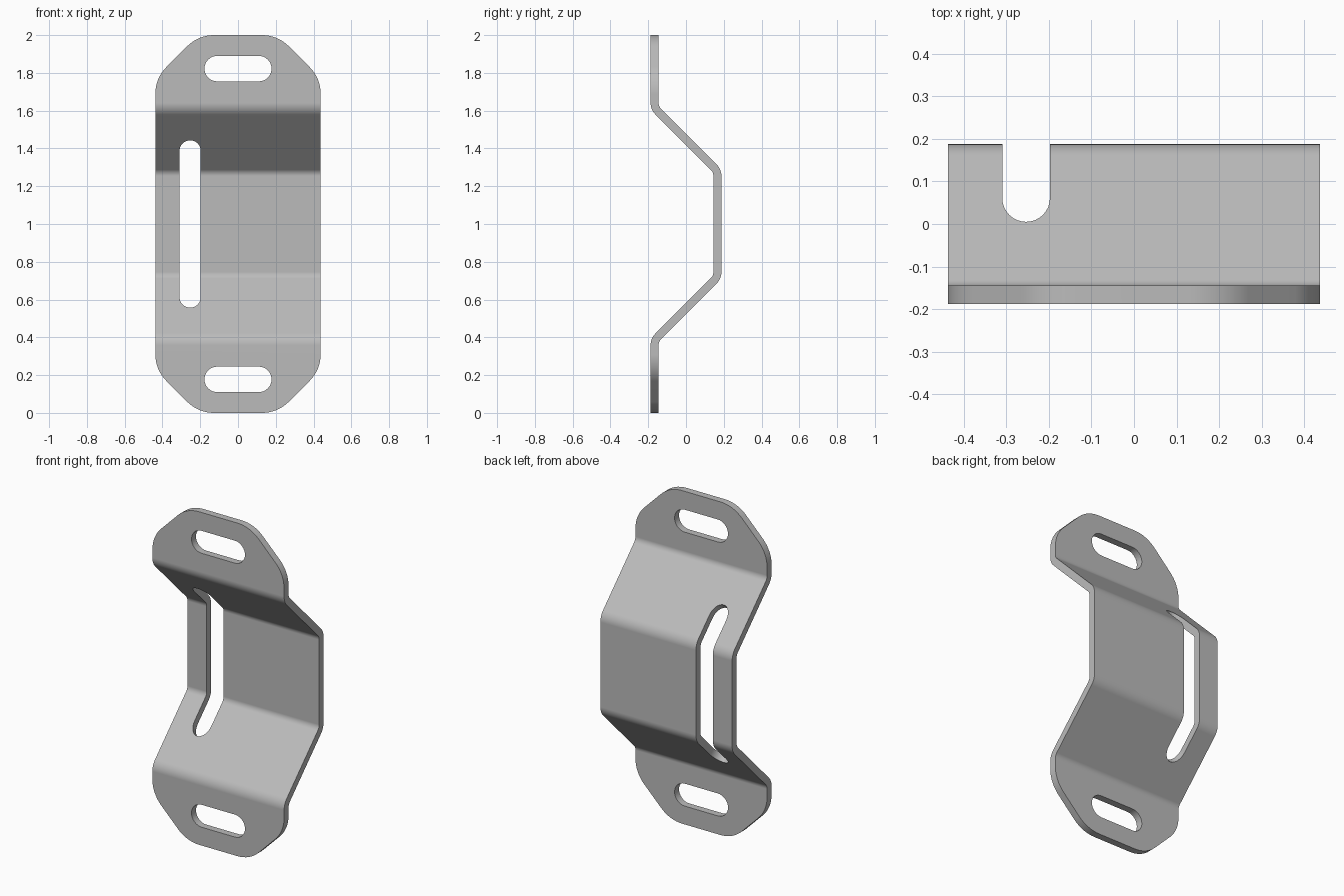
import bpy, bmesh, math
from mathutils import Vector

if "Cube" in bpy.data.objects:
    bpy.data.objects.remove(bpy.data.objects["Cube"], do_unlink=True)

HALF_W, HEIGHT = 0.4375, 2.0
FRONT, BACK, T = -0.1875, 0.1875, 0.0425
R_IN, R_OUT = 0.045, 0.0875
SLOPE = 1.418          # y + z on the front surface of the upper slope
MID = HEIGHT / 2


def fillet(points, steps=8):
    """Round the corners of a polygon given as (u, v, radius)."""
    out = []
    for i, (u, v, r) in enumerate(points):
        p = Vector((u, v))
        if r == 0:
            out.append(p)
            continue
        a = (Vector(points[i - 1][:2]) - p).normalized()
        b = (Vector(points[(i + 1) % len(points)][:2]) - p).normalized()
        half = a.angle(b) / 2
        start, end = p + a * r / math.tan(half), p + b * r / math.tan(half)
        centre = p + (a + b).normalized() * r / math.sin(half)
        s, e = start - centre, end - centre
        total = s.angle(e)
        for k in range(steps + 1):
            f = k / steps
            out.append(centre + (s * math.sin((1 - f) * total)
                                 + e * math.sin(f * total)) / math.sin(total))
    return out


def prism(name, points, sweep):
    """Solid made by sweeping a flat 3D polygon along a vector."""
    bm = bmesh.new()
    face = bm.faces.new([bm.verts.new(p) for p in points])
    top = bmesh.ops.extrude_face_region(bm, geom=[face])["geom"]
    bmesh.ops.translate(bm, vec=sweep,
                        verts=[g for g in top if isinstance(g, bmesh.types.BMVert)])
    bmesh.ops.recalc_face_normals(bm, faces=bm.faces[:])
    mesh = bpy.data.meshes.new(name)
    bm.to_mesh(mesh)
    bm.free()
    obj = bpy.data.objects.new(name, mesh)
    bpy.context.collection.objects.link(obj)
    return obj


def combine(target, cutter, operation):
    mod = target.modifiers.new("cut", "BOOLEAN")
    mod.operation, mod.solver, mod.object = operation, "EXACT", cutter
    bpy.context.view_layer.objects.active = target
    bpy.ops.object.modifier_apply(modifier=mod.name)
    bpy.data.objects.remove(cutter, do_unlink=True)


def arc(cx, cz, r, start, steps=16):
    """Half circle running counter-clockwise from a start angle."""
    return [(cx + r * math.cos(start + math.pi * k / steps),
             cz + r * math.sin(start + math.pi * k / steps)) for k in range(steps + 1)]


# Bent sheet: side profile swept across the width
def surface(y_flange, y_mid, total, r_flange, r_mid):
    upper = [(y_mid, total - y_mid, r_mid), (y_flange, total - y_flange, r_flange),
             (y_flange, HEIGHT, 0)]
    return [(y, HEIGHT - z, r) for y, z, r in reversed(upper)] + upper


front_line = surface(FRONT, BACK - T, SLOPE, R_OUT, R_IN)
back_line = surface(FRONT + T, BACK, SLOPE + T * math.sqrt(2), R_IN, R_OUT)
profile = fillet(front_line + back_line[::-1])
bracket = prism("bent_bracket", [(-HALF_W, p.x, p.y) for p in profile], (2 * HALF_W, 0, 0))

# Outer outline with rounded, chamfered corners
quarter = [(HALF_W, HEIGHT - 0.2275, 0.2), (0.21, HEIGHT, 0.2)]
right_half = [(x, HEIGHT - z, r) for x, z, r in reversed(quarter)] + quarter
outline = fillet(right_half + [(-x, z, r) for x, z, r in reversed(right_half)])
# Keep the sides slightly proud of the sheet so only the corners are trimmed
outline = [(p.x * (1.0001 if abs(p.x) > HALF_W - 1e-4 else 1), p.y) for p in outline]
combine(bracket, prism("outline", [(x, -1, z) for x, z in outline], (0, 2, 0)), "INTERSECT")

# Mounting slots in both flanges
for z in (0.1775, HEIGHT - 0.1775):
    slot = arc(0.11, z, 0.0675, -math.pi / 2) + arc(-0.11, z, 0.0675, math.pi / 2)
    combine(bracket, prism("flange_slot", [(x, -1, z) for x, z in slot], (0, 2, 0)),
            "DIFFERENCE")

# Long slot: straight middle, then rounded ends cut square to each slope
SX, SR, S_TOP = -0.2535, 0.056, 1.443
sides = [(0.08, MID - 0.3), (0.3, MID - 0.3), (0.3, MID + 0.3), (0.08, MID + 0.3)]
combine(bracket, prism("slot_middle", [(SX - SR, y, z) for y, z in sides], (2 * SR, 0, 0)),
        "DIFFERENCE")
end = arc(SX, S_TOP - SR, SR, 0) + [(SX - SR, 1.25), (SX + SR, 1.25)]
for side in (1, -1):
    points = [(x, SLOPE - z - 0.05, MID + side * (z - 0.05 - MID)) for x, z in end]
    combine(bracket, prism("slot_end", points, (0, 0.15, side * 0.15)), "DIFFERENCE")

# Finish
steel = bpy.data.materials.new("plain_grey_steel")
steel.use_nodes = True
grey = (0.5, 0.5, 0.5, 1)
steel.diffuse_color = grey
steel.node_tree.nodes["Principled BSDF"].inputs["Base Color"].default_value = grey
bracket.data.materials.clear()
bracket.data.materials.append(steel)
bpy.ops.object.select_all(action="DESELECT")
bracket.select_set(True)
bpy.context.view_layer.objects.active = bracket
bpy.ops.object.shade_smooth_by_angle(angle=math.radians(30))
weighted = bracket.modifiers.new("even_shading", "WEIGHTED_NORMAL")
weighted.keep_sharp = True
